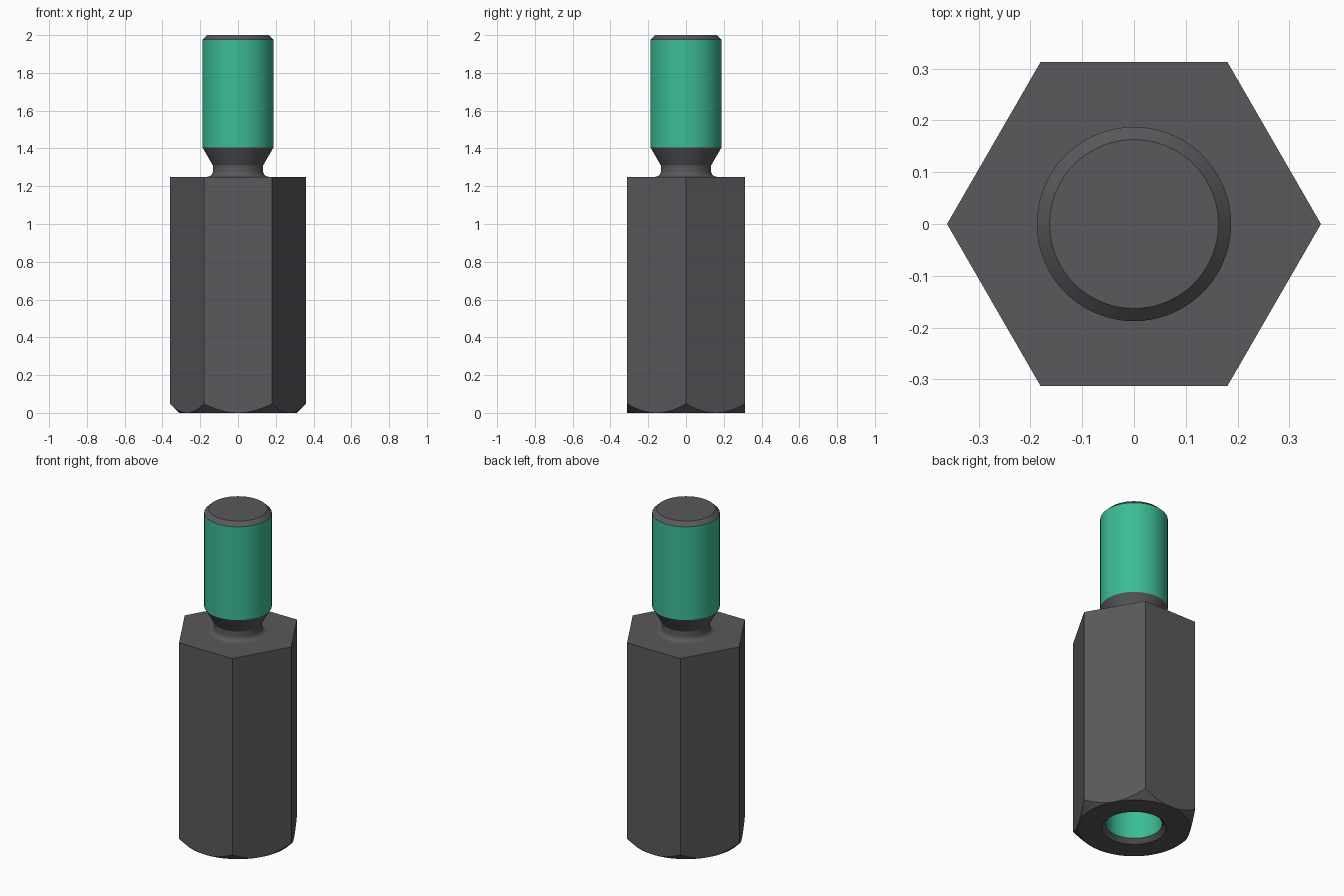
import bpy, bmesh, math

if "Cube" in bpy.data.objects:
    bpy.data.objects.remove(bpy.data.objects["Cube"], do_unlink=True)

SEG = 72             # segments round the axis, so hex corners and flat centres land on vertices
APOTHEM = 0.3125     # half the width across flats
BODY_TOP = 1.25
FILLET = 0.03        # root fillet of the stud neck
NECK_R = 0.133


def material(name, rgb):
    m = bpy.data.materials.new(name)
    m.use_nodes = True
    m.diffuse_color = (*rgb, 1)
    bsdf = m.node_tree.nodes["Principled BSDF"]
    bsdf.inputs["Base Color"].default_value = (*rgb, 1)
    bsdf.inputs["Roughness"].default_value = 0.5
    return m


MATS = [material("dark grey metal", (0.1, 0.098, 0.107)),
        material("green thread", (0.045, 0.5, 0.305))]
GREY, GREEN = 0, 1


def hex_radius(a):
    """Distance from the axis to the hexagon outline at angle a."""
    return APOTHEM / math.cos((a % (math.pi / 3)) - math.pi / 6)


def circle(r, z):
    return lambda a: (r, z)


def loft(name, rings, mats):
    """Join rings around z; mats[i] colours the band from ring i to i + 1."""
    bm = bmesh.new()
    loops = []
    for ring in rings:
        loop = []
        for i in range(SEG):
            a = 2 * math.pi * i / SEG
            r, z = ring(a)
            loop.append(bm.verts.new((r * math.cos(a), r * math.sin(a), z)))
        loops.append(loop)
    for lo, hi, mat in zip(loops, loops[1:], mats):
        for i in range(SEG):
            j = (i + 1) % SEG
            bm.faces.new((lo[i], lo[j], hi[j], hi[i])).material_index = mat
    # Collapse axis rings and the points where the chamfer meets the flats
    bmesh.ops.remove_doubles(bm, verts=bm.verts[:], dist=1e-5)
    mesh = bpy.data.meshes.new(name)
    bm.to_mesh(mesh)
    bm.free()
    for m in MATS:
        mesh.materials.append(m)
    obj = bpy.data.objects.new(name, mesh)
    bpy.context.collection.objects.link(obj)
    bpy.ops.object.select_all(action="DESELECT")
    obj.select_set(True)
    bpy.context.view_layer.objects.active = obj
    bpy.ops.object.shade_smooth_by_angle(angle=math.radians(25))
    return obj


# Hexagonal body: blind threaded hole, countersink, conical bottom chamfer, flats
loft("hex_body", [
    circle(0, 0.97),
    circle(0.156, 0.88),
    circle(0.156, 0.025),
    circle(0.18, 0),
    circle(APOTHEM, 0),
    lambda a: (hex_radius(a), hex_radius(a) - APOTHEM),
    lambda a: (hex_radius(a), BODY_TOP),
    circle(NECK_R + FILLET, BODY_TOP),
], [GREY, GREEN, GREY, GREY, GREY, GREY, GREY])

# Stud: filleted neck, flare, threaded shank and chamfered tip
fillet = [circle(NECK_R + FILLET * (1 - math.sin(t)), BODY_TOP + FILLET * (1 - math.cos(t)))
          for t in (math.pi / 2 * k / 8 for k in range(9))]
loft("threaded_stud", fillet + [
    circle(NECK_R, 1.31),
    circle(0.1875, 1.405),
    circle(0.1875, 1.976),
    circle(0.163, 2),
    circle(0, 2),
], [GREY] * 10 + [GREEN, GREY, GREY])
